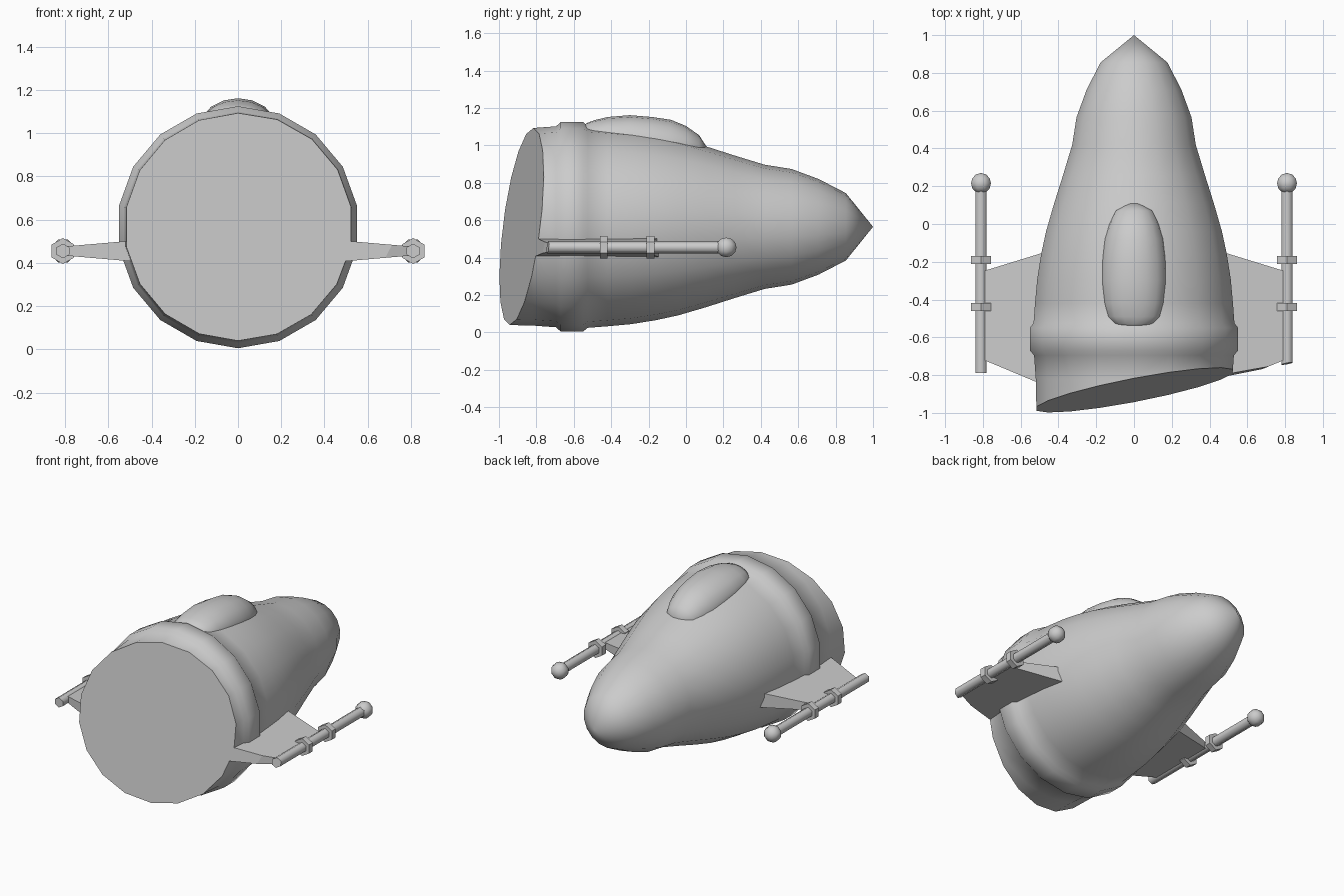
import bpy, bmesh, math
from mathutils import Vector

if "Cube" in bpy.data.objects:
    bpy.data.objects.remove(bpy.data.objects["Cube"])

grey = bpy.data.materials.new("hull grey")
grey.diffuse_color = (0.6, 0.6, 0.6, 1)
grey.use_nodes = True
grey.node_tree.nodes["Principled BSDF"].inputs["Base Color"].default_value = grey.diffuse_color

# slanted plane that slices off the rear of the whole craft
CUT_CO = Vector((0, -0.88, 0.565))
CUT_NO = Vector((-0.19, 1, -0.12)).normalized()


def finish(name, bm, angle):
    bmesh.ops.remove_doubles(bm, verts=bm.verts[:], dist=0.0005)
    bmesh.ops.bisect_plane(bm, geom=bm.verts[:] + bm.edges[:] + bm.faces[:],
                           plane_co=CUT_CO, plane_no=CUT_NO, clear_inner=True)
    rim = [e for e in bm.edges if e.is_boundary]
    if rim:
        bmesh.ops.holes_fill(bm, edges=rim, sides=0)
    bmesh.ops.recalc_face_normals(bm, faces=bm.faces[:])
    mesh = bpy.data.meshes.new(name)
    bm.to_mesh(mesh)
    bm.free()
    mesh.materials.append(grey)
    if angle:
        mesh.shade_smooth()
        mesh.set_sharp_from_angle(angle=math.radians(angle))
    obj = bpy.data.objects.new(name, mesh)
    bpy.context.collection.objects.link(obj)
    return obj


def loft(name, sections, n, x=0.0, phase=0.0, angle=60):
    """Elliptical sections (y, centre z, half width, half height) along y."""
    bm = bmesh.new()
    rings = []
    for y, zc, rx, rz in sections:
        rings.append([bm.verts.new((x + rx * math.sin(2 * math.pi * (k + phase) / n), y,
                                    zc + rz * math.cos(2 * math.pi * (k + phase) / n)))
                      for k in range(n)])
    for a, b in zip(rings, rings[1:]):
        for k in range(n):
            j = (k + 1) % n
            bm.faces.new((a[k], a[j], b[j], b[k]))
    for ring, r in ((rings[0], sections[0][2]), (rings[-1], sections[-1][2])):
        if r > 0.001:
            bm.faces.new(ring)
    return finish(name, bm, angle)


# hull with raised band, closed by the slanted cut
ZC = 0.565
hull = [(-1.2, 0.52), (-0.82, 0.528), (-0.695, 0.537), (-0.67, 0.56), (-0.55, 0.56),
        (-0.525, 0.54), (-0.42, 0.532), (-0.29, 0.52), (-0.16, 0.499), (-0.04, 0.473),
        (0.11, 0.429), (0.26, 0.381), (0.42, 0.332), (0.565, 0.309), (0.71, 0.255),
        (0.855, 0.18), (1.0, 0.0)]
loft("hull", [(y, ZC, r, r) for y, r in hull], 18)

# canopy bubble
loft("canopy", [(-0.545, 1.07, 0.05, 0.035), (-0.53, 1.06, 0.11, 0.06),
                (-0.49, 1.05, 0.145, 0.085), (-0.42, 1.045, 0.162, 0.107),
                (-0.30, 1.03, 0.175, 0.132), (-0.18, 1.01, 0.172, 0.142),
                (-0.08, 0.99, 0.16, 0.147), (0.0, 0.98, 0.135, 0.124),
                (0.07, 0.975, 0.10, 0.08), (0.125, 0.97, 0.0, 0.0)], 16)

WZ, RX = 0.455, 0.81
for side, s in (("left", -1), ("right", 1)):
    # tapered wing: root section inside the hull, tip at the rod
    bm = bmesh.new()
    root, tip = [
        [bm.verts.new((s * x, y, WZ + dz)) for y, dz in ((b, -h), (f, -h), (f, h), (b, h))]
        for x, b, f, h in ((0.42, -0.877, -0.133, 0.054), (0.79, -0.722, -0.247, 0.022))]
    bm.faces.new(root)
    bm.faces.new(tip)
    for k in range(4):
        j = (k + 1) % 4
        bm.faces.new((root[k], root[j], tip[j], tip[k]))
    finish(side + "_wing", bm, 0)

    # wing tip rod, two collars and end ball
    x = s * RX
    loft(side + "_rod", [(-0.79, WZ, 0.034, 0.034), (0.2, WZ, 0.034, 0.034)], 6, x, angle=65)
    for i, y in enumerate((-0.44, -0.19)):
        loft(f"{side}_collar_{i + 1}", [(y - 0.021, WZ, 0.06, 0.06),
                                        (y + 0.021, WZ, 0.06, 0.06)], 6, x, angle=0)
    ball = []
    for i in range(7):
        a = math.pi * i / 6
        r = 0.057 * math.sin(a) if 0 < i < 6 else 0.0
        ball.append((0.215 - 0.055 * math.cos(a), WZ, r, r))
    loft(side + "_ball", ball, 8, x, phase=0.5)
